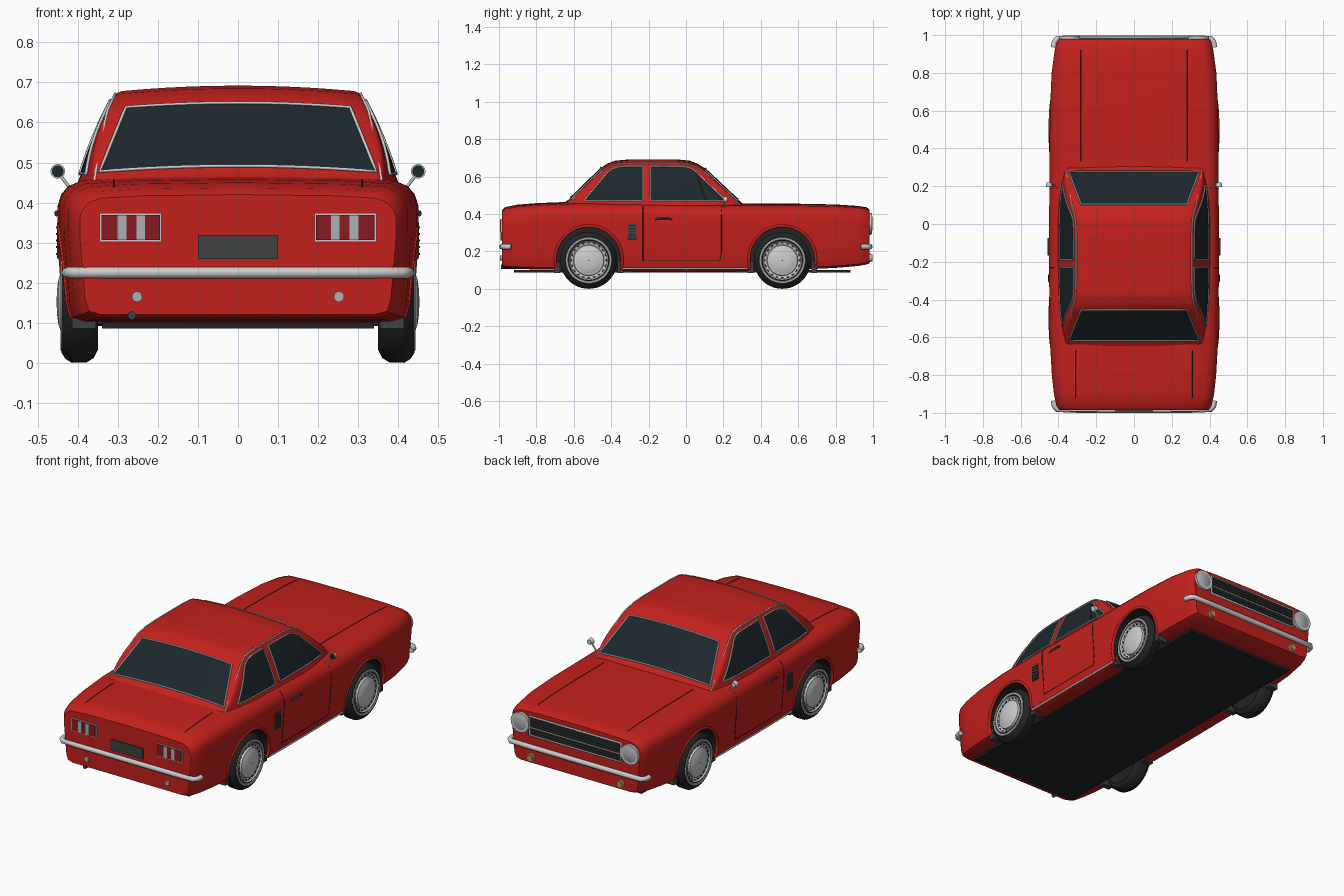
import bpy, bmesh
from math import sin, cos, pi, radians
from mathutils import Matrix, Vector

if "Cube" in bpy.data.objects:
    bpy.data.objects.remove(bpy.data.objects["Cube"])

def mat(name, r, g, b):
    m = bpy.data.materials.new(name)
    m.diffuse_color = (r, g, b, 1)
    m.use_nodes = True
    m.node_tree.nodes["Principled BSDF"].inputs["Base Color"].default_value = m.diffuse_color
    return m

RED, BLACK, GLASS = mat("paint", .55, .015, .012), mat("rubber", .015, .017, .018), mat("glass", .012, .02, .026)
CHROME, SILVER, DARK = mat("chrome", .6, .6, .6), mat("silver", .75, .75, .75), mat("dark_trim", .05, .055, .055)
LAMP, AMBER, TAIL = mat("lamp", .42, .44, .46), mat("amber", .7, .25, .04), mat("tail_red", .25, .01, .015)

def lerp(t, k, v):
    if t <= k[0]: return v[0]
    for i in range(len(k) - 1):
        if t <= k[i + 1]:
            return v[i] + (v[i + 1] - v[i]) * (t - k[i]) / (k[i + 1] - k[i])
    return v[-1]

def finish(name, bm, m):
    bmesh.ops.recalc_face_normals(bm, faces=bm.faces)
    me = bpy.data.meshes.new(name)
    bm.to_mesh(me)
    bm.free()
    o = bpy.data.objects.new(name, me)
    bpy.context.collection.objects.link(o)
    me.materials.append(m)
    return o

def loft(name, rings, m, caps=True, closed=True):
    bm = bmesh.new()
    vs = [[bm.verts.new(p) for p in r] for r in rings]
    n = len(rings[0])
    for a, b in zip(vs, vs[1:]):
        for i in range(n if closed else n - 1):
            bm.faces.new((a[i], a[(i + 1) % n], b[(i + 1) % n], b[i]))
    if caps:
        bm.faces.new(vs[0])
        bm.faces.new(vs[-1])
    return finish(name, bm, m)

def tube(name, pts, r, m, cyclic=False):
    c = bpy.data.curves.new(name, 'CURVE')
    c.dimensions, c.bevel_depth, c.bevel_resolution, c.use_fill_caps = '3D', r, 2, True
    s = c.splines.new('POLY')
    s.points.add(len(pts) - 1)
    for q, p in zip(s.points, pts):
        q.co = (*p, 1)
    s.use_cyclic_u = cyclic
    c.materials.append(m)
    o = bpy.data.objects.new(name, c)
    bpy.context.collection.objects.link(o)
    return o

def box(name, c, size, m):
    bm = bmesh.new()
    bmesh.ops.create_cube(bm, size=1, matrix=Matrix.Translation(c) @ Matrix.Diagonal((*size, 1)))
    return finish(name, bm, m)

def disc(name, c, r, depth, m, axis='Y', r2=None):
    bm = bmesh.new()
    rot = Matrix.Rotation(pi / 2, 4, 'X' if axis == 'Y' else 'Y')
    bmesh.ops.create_cone(bm, cap_ends=True, segments=32 if r < .1 else 64, radius1=r, radius2=r2 or r,
                          depth=depth, matrix=Matrix.Translation(c) @ rot)
    return finish(name, bm, m)

def lathe(name, prof, s, y, z, m):
    n = 48
    rings = [[(s * x, y + r * cos(2 * pi * i / n), z + r * sin(2 * pi * i / n)) for i in range(n)] for x, r in prof]
    return loft(name, rings, m, caps=False)

# Lower body: lofted cross-sections along y
ST = [(-.985, .395, .12, .42), (-.965, .41, .112, .437), (-.9, .424, .108, .45), (-.8, .435, .104, .458),
      (-.6, .446, .1, .466), (-.3, .449, .094, .466), (0, .449, .092, .46), (.3, .448, .094, .456),
      (.6, .445, .102, .455), (.8, .436, .112, .451), (.92, .42, .122, .443), (.965, .408, .13, .436), (.98, .398, .135, .425)]
SEC = [(.86, 0), (.94, .03), (.965, .12), (.98, .35), (1, .65), (1, .8), (.985, .87), (.94, .935), (.87, .97), (.6, .99), (0, 1)]
KY = [s[0] for s in ST]

def dims(y):
    return [lerp(y, KY, [s[i] for s in ST]) for i in (1, 2, 3)]

def body_x(y, z):
    w, a, b = dims(y)
    return w * lerp((z - a) / (b - a), [p[1] for p in SEC], [p[0] for p in SEC])

def body_z(y, x):
    w, a, b = dims(y)
    top = SEC[:4:-1]
    return a + (b - a) * lerp(abs(x) / w, [p[0] for p in top], [p[1] for p in top])

rings = []
for y, w, a, b in ST:
    half = [(w * fx, y, a + (b - a) * fz) for fx, fz in SEC]
    rings.append(half + [(-x, q, z) for x, q, z in half[-2::-1]])
body = loft("body", rings, RED)

# Wheel arches cut out of the body
WHEELS, WZ = (-.52, .515), .152
for wy in WHEELS:
    for s in (1, -1):
        cut = disc("arch_cutter", (s * .46, wy, WZ + .005), .175, .3, BLACK, 'X')
        cut.hide_render = True
        mod = body.modifiers.new("arch", 'BOOLEAN')
        mod.operation, mod.solver, mod.object, mod.material_mode = 'DIFFERENCE', 'EXACT', cut, 'TRANSFER'
        bpy.context.view_layer.objects.active = body
        bpy.ops.object.modifier_apply(modifier=mod.name)
        bpy.data.objects.remove(cut)

# Cabin
HK = [-.66, -.63, -.45, -.42, -.38, -.3, -.05, .02, .06, .1, .29, .31]
HV = [.44, .46, .635, .655, .67, .677, .677, .67, .655, .63, .452, .435]

def roof_h(y):
    return lerp(y, HK, HV)

def cab_x(y, z):
    u = (z - .46) / .215
    base = .396 - .035 * ((y + .17) / .45) ** 4
    return base + (.306 - base) * u + .006 * sin(pi * max(0, min(1, u)))

def roof_z(y, x):
    return roof_h(y) + .015 * (1 - (x / cab_x(y, roof_h(y))) ** 2)

rings = []
for y in sorted(set(HK + [round(-.64 + .025 * i, 3) for i in range(38)])):
    h, w = roof_h(y), cab_x(y, roof_h(y))
    half = []
    for i in range(6):
        z = .42 + (h - .012 - .42) * i / 5
        half.append((cab_x(y, z), y, z))
    half.append((w - .004, y, h - .003))
    half += [(x, y, roof_z(y, x)) for x in ((w - .015) * k / 5 for k in (5, 4, 3, 2, 1, 0))]
    rings.append(half + [(-x, q, z) for x, q, z in half[-2::-1]])
loft("cabin", rings, RED)

# Windows: surface patches with a bright surround
def window(name, f, nu=18, nv=8):
    loft(name, [[f(i / nu, j / nv) for i in range(nu + 1)] for j in range(nv + 1)], GLASS, False, False)
    edge = ([f(i / nu, 0) for i in range(nu)] + [f(1, j / nv) for j in range(nv)] +
            [f(1 - i / nu, 1) for i in range(nu)] + [f(0, 1 - j / nv) for j in range(nv)])
    tube(name + "_trim", edge, .004, CHROME, True)

def screen(y0, y1):
    def f(u, v):
        x, y = (2 * u - 1) * (.345 + (.28 - .345) * v), y0 + (y1 - y0) * v
        return (x, y, roof_z(y, x) + .004)
    return f

def side(s, k, t):
    def f(u, v):
        y = k[0] + (k[-1] - k[0]) * u
        z = .472 + (lerp(y, k, t) - .472) * v
        return (s * (cab_x(y, z) + .003), y, z)
    return f

window("windscreen", screen(.278, .105))
window("rear_window", screen(-.617, -.455))
for s in (1, -1):
    window("door_window", side(s, [-.19, 0, .04, .205], [.655, .652, .638, .48]))
    window("quarter_window", side(s, [-.54, -.41, -.37, -.33, -.23], [.478, .633, .649, .655, .655]))
    tube("vent_pillar", [(s * (cab_x(y, z) + .004), y, z) for y, z in ((.055, .622), (.08, .55), (.105, .474))], .003, DARK)
    tube("gutter", [(s * (cab_x(y, roof_h(y)) + .001), y, roof_h(y) - .006) for y in HK[1:-1]], .004, CHROME)

# Panel seams, handles, vents, sill strips and mirrors
def on_side(s, pts, off=0):
    return [(s * (body_x(y, z) + off), y, z) for y, z in pts]

for s in (1, -1):
    zs = [.15, .2, .26, .32, .36, .39, .42, .44]
    tube("door_seam", on_side(s, [(-.23, z) for z in zs[::-1]] + [(.18, .15)] + [(.19, z) for z in zs[1:]]), .002, BLACK)
    tube("hood_seam", [(s * .28, y, body_z(y, .28)) for y in (.33, .45, .6, .8, .92)], .002, BLACK)
    tube("trunk_seam", [(s * .31, y, body_z(y, .31)) for y in (-.67, -.8, -.9, -.92)], .002, BLACK)
    tube("sill_strip", on_side(s, [(y, .108) for y in (-.34, 0, .33)]), .005, CHROME)
    tube("door_handle", on_side(s, [(-.165, .37), (-.15, .376), (-.09, .376), (-.075, .37)], .004), .005, DARK)
    box("side_vent", (s * (body_x(-.287, .305) - .002), -.287, .305), (.016, .045, .09), DARK)
    for i in range(5):
        box("vent_slat", (s * (body_x(-.287, .305) + .006), -.287, .272 + i * .0165), (.005, .036, .005), BLACK)
    tube("mirror_stem", [(s * .415, .205, .43), (s * .445, .205, .47)], .004, CHROME)
    disc("mirror", (s * .45, .21, .478), .013, .022, CHROME, r2=.018)
    disc("mirror_glass", (s * .45, .198, .478), .015, .003, GLASS)

# Wheels, arch lips and well liners
for wy in WHEELS:
    for s in (1, -1):
        lathe("tyre", [(.36, .001), (.36, .09), (.35, .12), (.36, .14), (.378, .151), (.415, .152), (.431, .142),
                       (.441, .126), (.44, .106), (.428, .1)], s, wy, WZ, BLACK)
        lathe("whitewall", [(.44, .124), (.4435, .121), (.4435, .113), (.44, .11)], s, wy, WZ, SILVER)
        lathe("rim", [(.43, .107), (.442, .104), (.435, .098), (.433, .088), (.428, .08)], s, wy, WZ, CHROME)
        lathe("hubcap", [(.43, .083), (.441, .08), (.446, .062), (.448, .058), (.452, .03), (.453, .001)], s, wy, WZ, SILVER)
        bm = bmesh.new()
        for i in range(20):
            bmesh.ops.create_cube(bm, size=1, matrix=Matrix.Translation((s * .433, wy, WZ))
                                  @ Matrix.Rotation(i * pi / 10, 4, 'X')
                                  @ Matrix.Translation((0, 0, .093)) @ Matrix.Diagonal((.005, .014, .007, 1)))
        finish("rim_slots", bm, BLACK)
        arc = [radians(-14 + 208 * i / 32) for i in range(33)]
        tube("arch_lip", on_side(s, [(wy + .179 * cos(a), WZ + .005 + .179 * sin(a)) for a in arc], -.002), .008, RED)
        for d in (-.17, .17):
            box("mud_flap", (s * .385, wy + d, .115), (.06, .03, .06), DARK)

# Underside
box("floor_pan", (0, -.02, .093), (.68, 1.8, .014), BLACK)
for wy in WHEELS:
    tube("axle", [(-.37, wy, WZ), (.37, wy, WZ)], .015, BLACK)
tube("exhaust", [(-.265, -.8, .115), (-.265, -.99, .118)], .011, DARK)

# Bumpers
for name, e, end in (("rear_bumper", -1, .985), ("front_bumper", 1, .984)):
    half = [(.426, e * .935, .225), (.421, e * .965, .225), (.405, e * .982, .225), (.3, e * end, .225)]
    tube(name, half + [(-x, y, z) for x, y, z in half[::-1]], .0145, CHROME)

# Tail: number plate, light clusters, reversing lamps
box("plate", (0, -.986, .289), (.2, .012, .06), DARK)
for s in (1, -1):
    box("tail_frame", (s * .268, -.984, .338), (.155, .012, .072), CHROME)
    box("tail_lens", (s * .268, -.987, .338), (.146, .014, .063), TAIL)
    for x in (.243, .29):
        box("tail_divider", (s * x, -.989, .338), (.022, .013, .063), LAMP)
    disc("reverse_lamp", (s * .252, -.987, .165), .013, .014, LAMP)

# Nose: grille with slats, headlamps, indicators
box("grille", (0, .98, .345), (.57, .012, .105), BLACK)
tube("grille_frame", [(x, .986, z) for x, z in ((-.285, .292), (.285, .292), (.285, .398), (-.285, .398))], .006, CHROME, True)
for i in range(6):
    box("grille_slat", (0, .987, .306 + i * .0155), (.56, .006, .004), CHROME if i == 2 else DARK)
for s in (1, -1):
    c = Vector((s * .342, .982, .35))
    disc("headlamp_ring", c, .056, .024, CHROME)
    disc("headlamp", c + Vector((0, .012, 0)), .034, .008, LAMP, r2=.048)
    disc("indicator_ring", (s * .28, .982, .165), .023, .014, CHROME)
    disc("indicator", (s * .28, .987, .165), .018, .018, AMBER)

# Smooth shading with sharp edges kept
for o in bpy.context.scene.objects:
    o.select_set(o.type == 'MESH')
bpy.context.view_layer.objects.active = body
bpy.ops.object.shade_smooth_by_angle(angle=radians(32))
